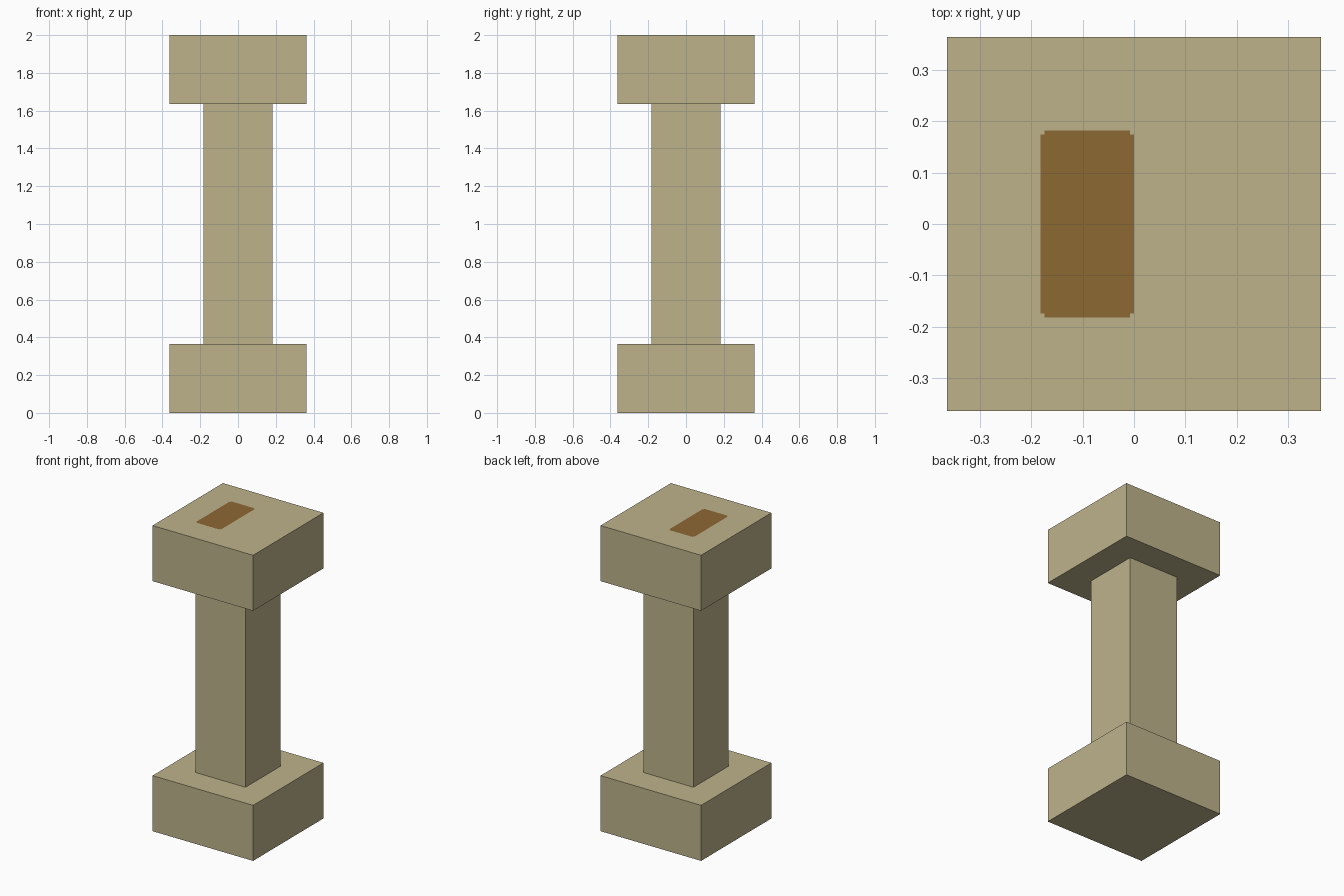
import bpy
import bmesh
from mathutils import Vector

default = bpy.data.objects.get("Cube")
if default:
    bpy.data.objects.remove(default, do_unlink=True)

WIDE = 8 / 11       # width of the end blocks
TALL = WIDE / 2     # height of the end blocks, width of the shaft
HALF = TALL / 2
NOTCH = 0.008       # stepped corners of the painted patch


def material(name, colour):
    mat = bpy.data.materials.new(name)
    mat.use_nodes = True
    mat.diffuse_color = colour
    for node in mat.node_tree.nodes:
        if node.type == "BSDF_PRINCIPLED":
            node.inputs["Base Color"].default_value = colour
            node.inputs["Roughness"].default_value = 0.9
    return mat


def box(name, width, bottom, top, mats):
    bm = bmesh.new()
    bmesh.ops.create_cube(bm, size=1)
    for v in bm.verts:
        v.co = Vector((v.co.x * width, v.co.y * width,
                       bottom + (v.co.z + 0.5) * (top - bottom)))
    mesh = bpy.data.meshes.new(name)
    bm.to_mesh(mesh)
    bm.free()
    for mat in mats:
        mesh.materials.append(mat)
    obj = bpy.data.objects.new(name, mesh)
    bpy.context.collection.objects.link(obj)
    return obj


def cut(bm, axis, position):
    normal = Vector((0, 0, 0))
    normal[axis] = 1
    bmesh.ops.bisect_plane(bm, geom=bm.verts[:] + bm.edges[:] + bm.faces[:],
                           plane_co=normal * position, plane_no=normal)


stone = material("pale_tan", (0.51, 0.45, 0.26, 1))
brown = material("brown", (0.27, 0.14, 0.034, 1))

# Base, shaft and cap
box("base_block", WIDE, 0, TALL, [stone])
box("shaft", TALL, TALL, 2 - TALL, [stone])
cap = box("cap_block", WIDE, 2 - TALL, 2, [stone, brown])

# Brown patch with stepped corners, cut into the top of the cap
bm = bmesh.new()
bm.from_mesh(cap.data)
for x in (-HALF, -HALF + NOTCH, -NOTCH, 0):
    cut(bm, 0, x)
for y in (HALF, HALF - NOTCH):
    cut(bm, 1, y)
    cut(bm, 1, -y)
bm.normal_update()
for face in bm.faces:
    c = face.calc_center_median()
    dx, dy = abs(c.x + HALF / 2), abs(c.y)
    inside = dx < HALF / 2 and dy < HALF
    corner = dx > HALF / 2 - NOTCH and dy > HALF - NOTCH
    if face.normal.z > 0.9 and inside and not corner:
        face.material_index = 1
bm.to_mesh(cap.data)
bm.free()
